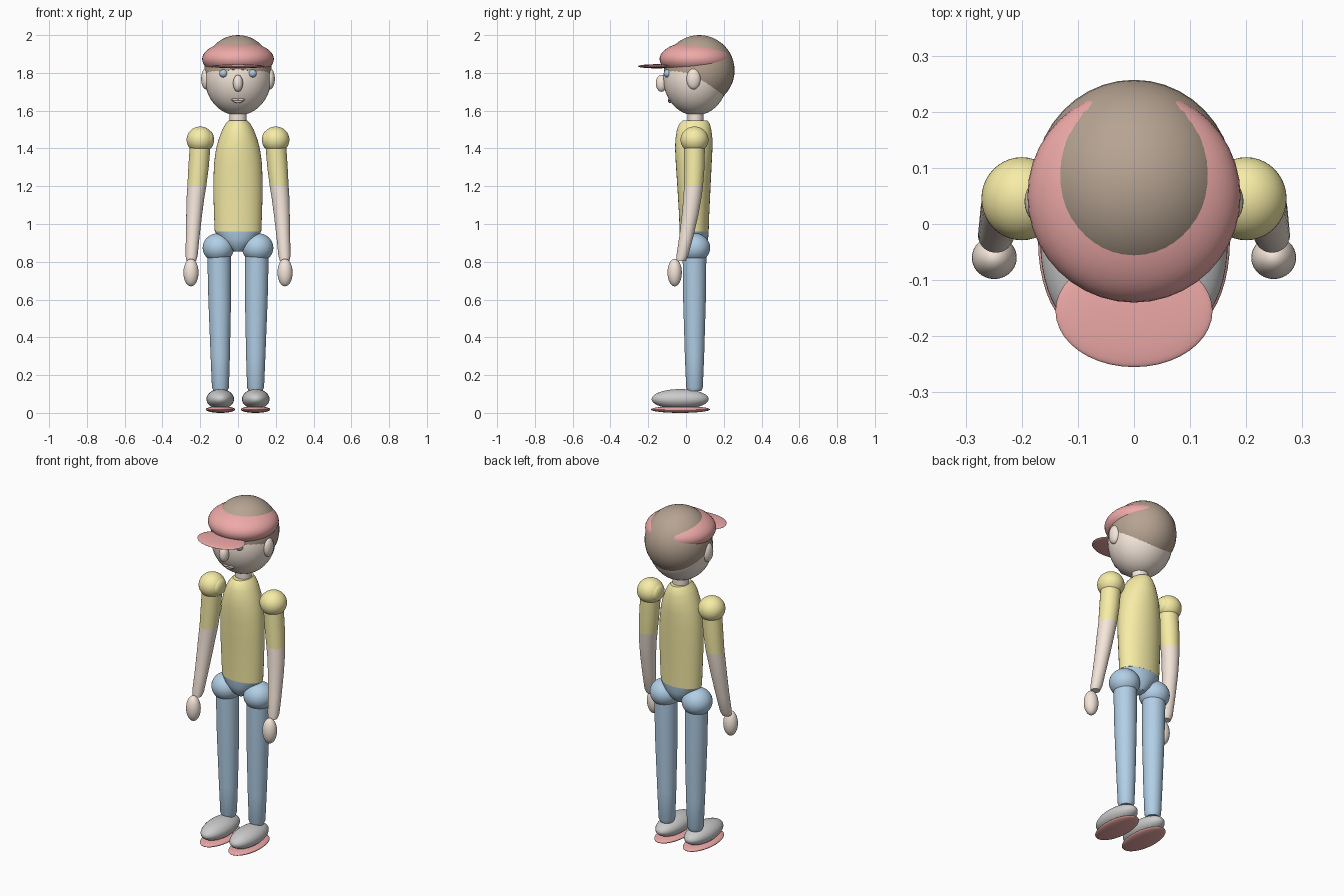
import bpy, bmesh, math
from mathutils import Vector, Matrix


def material(name, rgb):
    m = bpy.data.materials.new(name)
    m.diffuse_color = (*rgb, 1)
    return m


SKIN = material("skin", (0.91, 0.79, 0.70))
YELLOW = material("yellow", (0.93, 0.84, 0.38))
BLUE = material("blue", (0.44, 0.62, 0.79))
RED = material("red", (0.85, 0.40, 0.39))
BROWN = material("brown", (0.47, 0.37, 0.29))
IRIS = material("eye_blue", (0.42, 0.58, 0.74))
LIP = material("lip", (0.80, 0.57, 0.53))


def finish(name, bm, mat):
    bmesh.ops.recalc_face_normals(bm, faces=bm.faces)
    me = bpy.data.meshes.new(name)
    bm.to_mesh(me)
    bm.free()
    ob = bpy.data.objects.new(name, me)
    bpy.context.collection.objects.link(ob)
    if mat:
        me.materials.append(mat)
    bpy.ops.object.select_all(action='DESELECT')
    ob.select_set(True)
    bpy.context.view_layer.objects.active = ob
    bpy.ops.object.shade_smooth_by_angle(angle=math.radians(40))
    return ob


def ball(name, c, r, mat, cut=None):
    """Ellipsoid with centre c and radii r; cut = (point, normal) keeps the normal side."""
    bm = bmesh.new()
    bmesh.ops.create_uvsphere(bm, u_segments=40, v_segments=24, radius=1,
                              matrix=Matrix.Translation(c) @ Matrix.Diagonal((*r, 1)))
    if cut:
        geom = bm.verts[:] + bm.edges[:] + bm.faces[:]
        res = bmesh.ops.bisect_plane(bm, geom=geom, plane_co=cut[0], plane_no=cut[1],
                                     clear_inner=True)
        edges = [e for e in res["geom_cut"] if isinstance(e, bmesh.types.BMEdge)]
        bmesh.ops.holes_fill(bm, edges=edges)
    return finish(name, bm, mat)


def loft(name, rings, mat, n=36):
    """Skin level elliptical rings given as (x, y, z, rx, ry)."""
    bm = bmesh.new()
    loops = []
    for x, y, z, rx, ry in rings:
        loops.append([bm.verts.new((x + rx * math.cos(2 * math.pi * i / n),
                                    y + ry * math.sin(2 * math.pi * i / n), z))
                      for i in range(n)])
    for a, b in zip(loops, loops[1:]):
        for i in range(n):
            j = (i + 1) % n
            bm.faces.new((a[i], a[j], b[j], b[i]))
    bm.faces.new(loops[0])
    bm.faces.new(loops[-1])
    return finish(name, bm, mat)


# Head, hair and cap
ball("head", (0, 0.05, 1.77), (0.175, 0.17, 0.195), SKIN)
ball("hair", (0, 0.07, 1.813), (0.179, 0.187, 0.187), BROWN,
     cut=(Vector((0, -0.065, 1.79)), Vector((0, 0.55, 1)).normalized()))
ball("cap_band", (0, 0.05, 1.873), (0.19, 0.19, 0.094), RED)
ball("cap_brim", (0, -0.155, 1.835), (0.14, 0.1, 0.011), RED)

# Face
ball("nose", (0, -0.13, 1.745), (0.026, 0.03, 0.045), SKIN)
ball("lower_lip", (0, -0.084, 1.649), (0.026, 0.012, 0.008), LIP)
for s, side in ((-1, "right"), (1, "left")):
    ball(f"{side}_upper_lip", (s * 0.015, -0.086, 1.658), (0.021, 0.01, 0.007), LIP)
    ball(f"{side}_eye", (s * 0.077, -0.098, 1.797), (0.022, 0.02, 0.021), IRIS)
    ball(f"{side}_ear", (s * 0.17, 0.04, 1.768), (0.025, 0.037, 0.055), SKIN)

# Neck, shirt and seat of the trousers
loft("neck", [(0, 0.05, 1.5, 0.045, 0.042), (0, 0.05, 1.62, 0.045, 0.042)], SKIN)
loft("shirt", [
    (0, 0.043, 0.96, 0.123, 0.077), (0, 0.043, 1.05, 0.127, 0.08),
    (0, 0.042, 1.2, 0.131, 0.088), (0, 0.041, 1.32, 0.127, 0.095),
    (0, 0.041, 1.4, 0.116, 0.099), (0, 0.042, 1.45, 0.102, 0.098),
    (0, 0.043, 1.5, 0.083, 0.091), (0, 0.045, 1.53, 0.066, 0.081),
    (0, 0.048, 1.548, 0.048, 0.066)], YELLOW)
loft("trouser_seat", [
    (0, 0.043, 0.962, 0.123, 0.077), (0, 0.043, 0.92, 0.1, 0.074),
    (0, 0.043, 0.88, 0.06, 0.06), (0, 0.043, 0.855, 0.025, 0.035)], BLUE)

# Limbs
for s, side in ((-1, "right"), (1, "left")):
    ball(f"{side}_shoulder", (s * 0.2, 0.045, 1.446), (0.072, 0.074, 0.07), YELLOW)
    ball(f"{side}_shoulder_joint", (s * 0.15, 0.045, 1.446), (0.023, 0.05, 0.046), YELLOW)
    loft(f"{side}_sleeve", [
        (s * 0.2, 0.045, 1.42, 0.055, 0.055), (s * 0.209, 0.044, 1.3, 0.054, 0.054),
        (s * 0.218, 0.04, 1.2, 0.05, 0.05)], YELLOW)
    loft(f"{side}_forearm", [
        (s * 0.218, 0.04, 1.2, 0.05, 0.05), (s * 0.225, 0.034, 1.14, 0.047, 0.048),
        (s * 0.232, 0.022, 1.05, 0.042, 0.044), (s * 0.24, 0.001, 0.93, 0.036, 0.037),
        (s * 0.246, -0.02, 0.83, 0.032, 0.031), (s * 0.247, -0.027, 0.805, 0.025, 0.024)], SKIN)
    ball(f"{side}_hand", (s * 0.249, -0.06, 0.743), (0.04, 0.038, 0.073), SKIN)
    ball(f"{side}_hip", (s * 0.104, 0.045, 0.874), (0.083, 0.083, 0.077), BLUE)
    loft(f"{side}_leg", [
        (s * 0.1, 0.045, 0.86, 0.063, 0.063), (s * 0.097, 0.045, 0.6, 0.06, 0.06),
        (s * 0.094, 0.045, 0.3, 0.051, 0.051), (s * 0.093, 0.045, 0.135, 0.045, 0.044),
        (s * 0.093, 0.045, 0.115, 0.036, 0.036)], BLUE)
    ball(f"{side}_shoe", (s * 0.094, -0.031, 0.073), (0.073, 0.151, 0.053), None)
    ball(f"{side}_sole", (s * 0.093, -0.03, 0.018), (0.078, 0.157, 0.018), RED)
